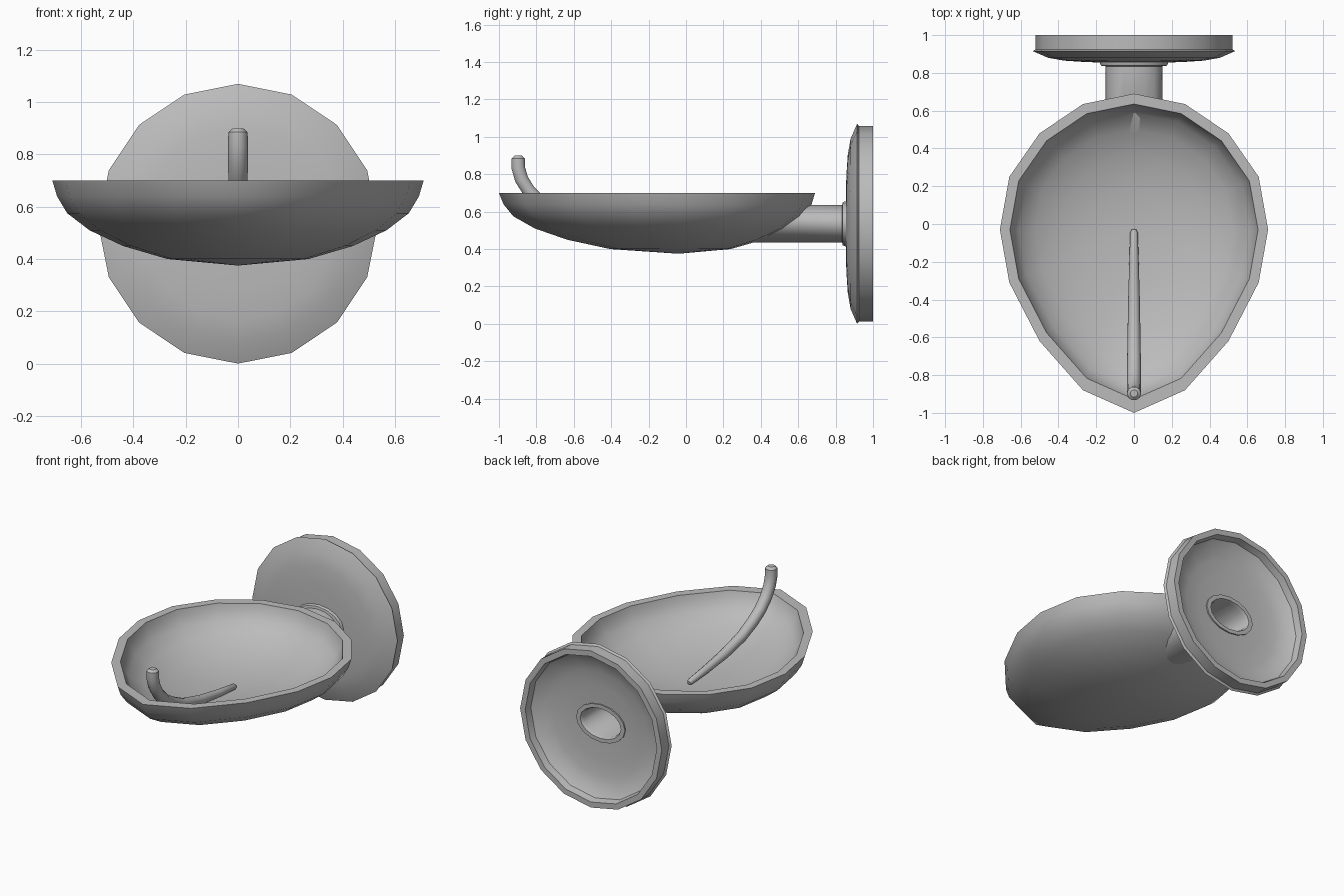
import bpy
import bmesh
from math import sin, cos, tau, radians
from mathutils import Vector

if "Cube" in bpy.data.objects:
    bpy.data.objects.remove(bpy.data.objects["Cube"], do_unlink=True)

grey = bpy.data.materials.new("plain grey")
grey.use_nodes = True
grey.diffuse_color = (0.5, 0.5, 0.5, 1)
grey.node_tree.nodes["Principled BSDF"].inputs["Base Color"].default_value = (0.5, 0.5, 0.5, 1)

HUB_Z = 0.535


def loft(name, rings, angle, closed=False, caps=False):
    """Skin a sequence of equal-sized point rings."""
    bm = bmesh.new()
    loops = [[bm.verts.new(p) for p in ring] for ring in rings]
    pairs = list(zip(loops, loops[1:]))
    if closed:
        pairs.append((loops[-1], loops[0]))
    for a, b in pairs:
        for i in range(len(a)):
            j = (i + 1) % len(a)
            bm.faces.new((a[i], a[j], b[j], b[i]))
    if caps:
        bm.faces.new(loops[0])
        bm.faces.new(loops[-1])
    bmesh.ops.remove_doubles(bm, verts=bm.verts, dist=0.0005)
    bmesh.ops.recalc_face_normals(bm, faces=bm.faces)
    mesh = bpy.data.meshes.new(name)
    bm.to_mesh(mesh)
    bm.free()
    mesh.materials.append(grey)
    obj = bpy.data.objects.new(name, mesh)
    bpy.context.collection.objects.link(obj)
    bpy.ops.object.select_all(action="DESELECT")
    obj.select_set(True)
    bpy.context.view_layer.objects.active = obj
    bpy.ops.object.shade_smooth_by_angle(angle=radians(angle))
    return obj


def hub_ring(y, rx, rz, n=16):
    """Upright ellipse around the wall axis."""
    return [Vector((rx * sin(tau * i / n), y, HUB_Z + rz * cos(tau * i / n))) for i in range(n)]


# Bowl: teardrop outline scaled down along an outer and an inner profile
half = [(0, 0.69), (0.27, 0.635), (0.5, 0.48), (0.66, 0.25), (0.71, -0.03),
        (0.66, -0.31), (0.5, -0.62), (0.27, -0.88), (0, -1)]
outline = half + [(-x, y) for x, y in half[-2:0:-1]]
bowl_profile = [(0, 0.375), (0.38, 0.4), (0.62, 0.45), (0.8, 0.51), (0.92, 0.575),
                (0.975, 0.64), (1, 0.7), (0.925, 0.7), (0.91, 0.66), (0.86, 0.6),
                (0.74, 0.54), (0.56, 0.485), (0.33, 0.45), (0, 0.43)]
mid = -0.04
loft("bowl", [[Vector((x * s, mid + (y - mid) * s, z)) for x, y in outline]
              for s, z in bowl_profile], 52)

# Wall plate: hollow-backed dish with a thin lip
plate_profile = [(1, 0.522), (0.925, 0.522), (0.915, 0.535), (0.88, 0.455),
                 (0.865, 0.37), (0.857, 0.25)]
back_profile = [(0.895, 0.25), (0.905, 0.35), (0.925, 0.43), (0.955, 0.475), (1, 0.485)]
rings = [hub_ring(y, r, r) for y, r in plate_profile]
rings += [hub_ring(0.855, 0.16, 0.105), hub_ring(0.89, 0.16, 0.105)]
rings += [hub_ring(y, r, r) for y, r in back_profile]
loft("wall_plate", rings, 30, closed=True)


# Stem: hollow oval tube with a collar, its far end following the bowl wall
def stem_end(rx, rz):
    ring = hub_ring(0, rx, rz)
    for p in ring:
        d = p.z - HUB_Z
        p.y = 0.53 + 1.5 * d - 5 * d * d - 0.02 * (p.x / 0.15) ** 2
    return ring


stem_rings = [stem_end(0.15, 0.1), hub_ring(0.835, 0.15, 0.1), hub_ring(0.838, 0.175, 0.115),
              hub_ring(0.85, 0.18, 0.12), hub_ring(0.9, 0.18, 0.125),
              hub_ring(0.9, 0.15, 0.1), hub_ring(0.88, 0.14, 0.092), stem_end(0.14, 0.092)]
loft("stem", stem_rings, 35, caps=True)

# Prong: tapered rod rising from the bowl floor, hooked up at the front
path = [(-0.03, 0.45, 0.012), (-0.045, 0.453, 0.02), (-0.2, 0.47, 0.025), (-0.4, 0.5, 0.031),
        (-0.58, 0.545, 0.034), (-0.7, 0.6, 0.036), (-0.78, 0.65, 0.037), (-0.84, 0.71, 0.037),
        (-0.88, 0.775, 0.038), (-0.897, 0.835, 0.038), (-0.897, 0.885, 0.037),
        (-0.897, 0.9, 0.02)]
rings = []
for i, (y, z, r) in enumerate(path):
    y0, z0, _ = path[max(i - 1, 0)]
    y1, z1, _ = path[min(i + 1, len(path) - 1)]
    t = Vector((0, y1 - y0, z1 - z0)).normalized()
    side = Vector((1, 0, 0))
    up = t.cross(side)
    rings.append([Vector((0, y, z)) + r * (side * cos(tau * k / 10) + up * sin(tau * k / 10))
                  for k in range(10)])
loft("prong", rings, 40, caps=True)
